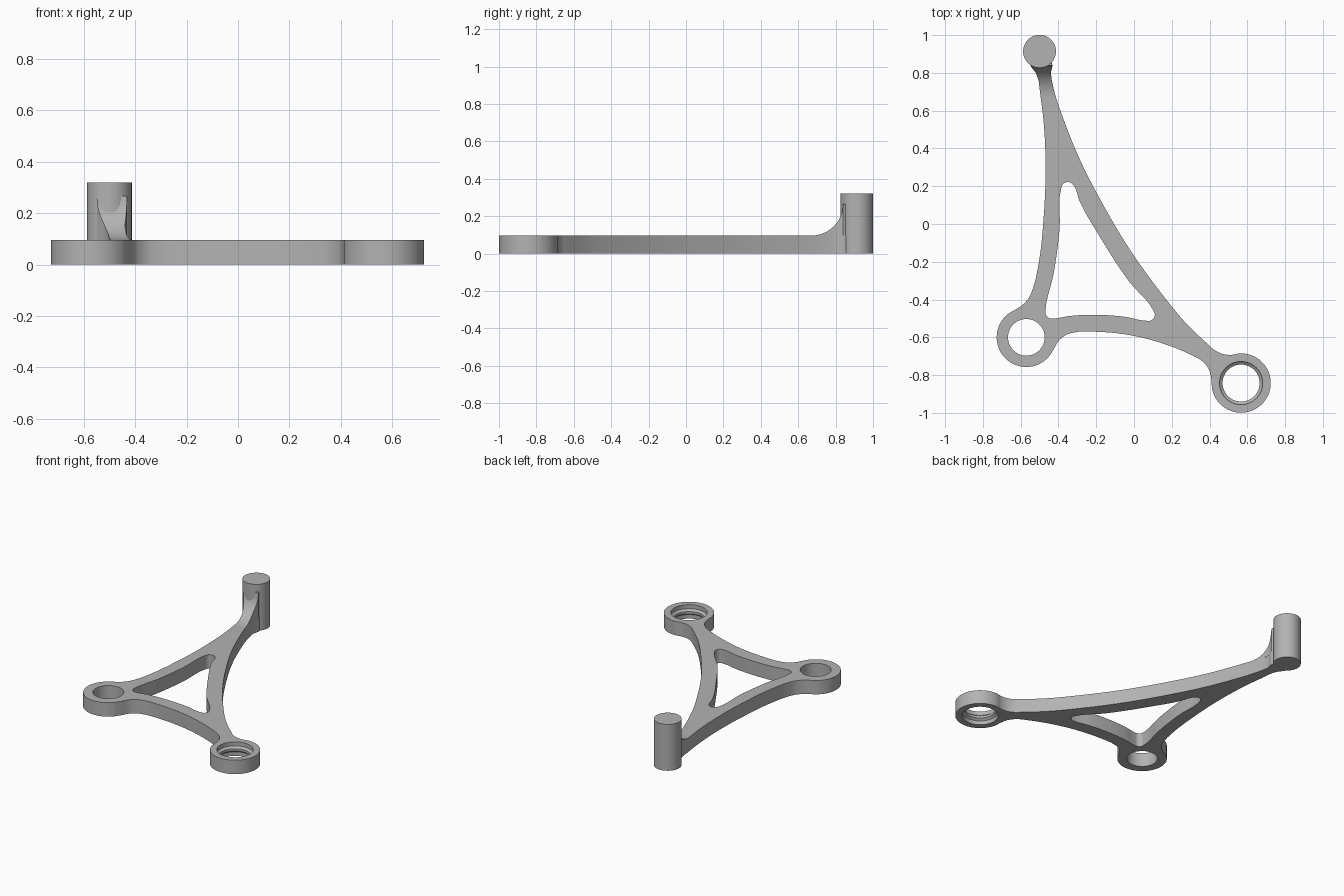
import bpy, bmesh, math
from mathutils import Vector
from mathutils.geometry import interpolate_bezier

if "Cube" in bpy.data.objects:
    bpy.data.objects.remove(bpy.data.objects["Cube"])

THICK = 0.096
POST = (-0.5, 0.914)
LEFT_EYE, RIGHT_EYE = (-0.57, -0.6), (0.567, -0.842)

grey = bpy.data.materials.new("plain grey")
grey.use_nodes = True
grey.diffuse_color = (0.45, 0.45, 0.45, 1)
grey.node_tree.nodes["Principled BSDF"].inputs["Base Color"].default_value = grey.diffuse_color


def arc(centre, r, a0, a1, n):
    angles = [math.radians(a0 + (a1 - a0) * i / n) for i in range(n + 1)]
    return [(centre[0] + r * math.cos(a), centre[1] + r * math.sin(a)) for a in angles]


def smooth_loop(points, steps=5):
    """Closed smooth curve through the points."""
    pts = [Vector(p) for p in points]
    n = len(pts)
    tangents = []
    for i, p in enumerate(pts):
        a, b = p - pts[i - 1], pts[(i + 1) % n] - p
        tangents.append((a / a.length_squared + b / b.length_squared).normalized())
    out = []
    for i, p in enumerate(pts):
        q = pts[(i + 1) % n]
        h = (q - p).length / 3
        out += interpolate_bezier(p, p + tangents[i] * h, q - tangents[(i + 1) % n] * h, q, steps + 1)[:-1]
    return out


def finish(name, bm):
    bmesh.ops.remove_doubles(bm, verts=bm.verts, dist=0.0001)
    bmesh.ops.recalc_face_normals(bm, faces=bm.faces)
    mesh = bpy.data.meshes.new(name)
    bm.to_mesh(mesh)
    bm.free()
    mesh.materials.clear()
    mesh.materials.append(grey)
    obj = bpy.data.objects.new(name, mesh)
    bpy.context.collection.objects.link(obj)
    bpy.ops.object.select_all(action='DESELECT')
    obj.select_set(True)
    bpy.context.view_layer.objects.active = obj
    bpy.ops.object.shade_smooth_by_angle(angle=math.radians(30))
    return obj


def plate(name, loops, height):
    """Flat plate whose inner loops become openings."""
    curve = bpy.data.curves.new(name, 'CURVE')
    curve.dimensions, curve.fill_mode, curve.extrude = '2D', 'BOTH', height / 2
    for loop in loops:
        spline = curve.splines.new('POLY')
        spline.points.add(len(loop) - 1)
        for point, p in zip(spline.points, loop):
            point.co = (p[0], p[1], 0, 1)
        spline.use_cyclic_u = True
    temp = bpy.data.objects.new(name, curve)
    bpy.context.collection.objects.link(temp)
    bpy.context.view_layer.update()
    bm = bmesh.new()
    bm.from_mesh(temp.to_mesh())
    bmesh.ops.translate(bm, verts=bm.verts, vec=(0, 0, height / 2))
    temp.to_mesh_clear()
    bpy.data.objects.remove(temp)
    return finish(name, bm)


# Neck between frame and post: y, left x, right x
neck = [(0.67, -0.494, -0.413), (0.71, -0.499, -0.424), (0.76, -0.505, -0.435),
        (0.80, -0.52, -0.44), (0.84, -0.548, -0.432)]

# Frame outline: eyes joined by bowed arms, narrowing to the neck
outline = arc(LEFT_EYE, 0.157, 113, 333, 16)
outline += [(-0.394, -0.613), (-0.355, -0.585), (-0.31, -0.573), (-0.19, -0.571),
            (-0.024, -0.588), (0.16, -0.635), (0.30, -0.692), (0.36, -0.725), (0.395, -0.767)]
outline += arc(RIGHT_EYE, 0.157, 176, 468, 18)
outline += [(0.47, -0.688), (0.43, -0.67), (0.39, -0.635), (0.294, -0.545), (0.135, -0.354),
            (-0.024, -0.132), (-0.18, 0.132), (-0.288, 0.344), (-0.375, 0.56)]
outline += [(r, y) for y, l, r in neck] + [POST] + [(l, y) for y, l, r in reversed(neck)]
outline += [(-0.48, 0.556), (-0.468, 0.317), (-0.479, 0.026), (-0.505, -0.21),
            (-0.535, -0.34), (-0.555, -0.388), (-0.585, -0.424)]

# Rounded triangular opening
opening = arc((-0.35, 0.187), 0.035, 30, 175, 6) + [(-0.394, -0.026), (-0.426, -0.265)]
opening += arc((-0.435, -0.467), 0.034, 170, 280, 6) + [(-0.34, -0.487), (-0.19, -0.481), (-0.05, -0.491)]
opening += arc((0.077, -0.48), 0.033, 260, 395, 6) + [(-0.024, -0.307), (-0.18, -0.069), (-0.29, 0.126)]

plate("frame", [smooth_loop(outline), smooth_loop(opening),
                arc(LEFT_EYE, 0.097, 0, 360, 64)[:-1],
                arc(RIGHT_EYE, 0.114, 0, 360, 64)[:-1]], THICK)

# Bevelled retaining ridge inside the right eye
bm = bmesh.new()
section = [(0.116, 0.026), (0.098, 0.04), (0.098, 0.056), (0.116, 0.07)]
rings = [[bm.verts.new((x, y, z)) for x, y in arc(RIGHT_EYE, r, 0, 360, 64)[:-1]] for r, z in section]
for k in range(4):
    a, b = rings[k], rings[(k + 1) % 4]
    for i in range(64):
        j = (i + 1) % 64
        bm.faces.new((a[i], a[j], b[j], b[i]))
finish("retaining_ridge", bm)

# Upright post
plate("post", [arc(POST, 0.087, 0, 360, 64)[:-1]], 0.32)

# Curved gusset sweeping from the frame up into the post
bm = bmesh.new()
R, STEPS = 0.17, 14
rows = []
for i in range(STEPS + 1):
    a = math.pi / 2 * i / STEPS
    y = neck[0][0] + R * math.sin(a)
    z = THICK + R * (1 - math.cos(a))
    k = max(j for j in range(4) if neck[j][0] <= y + 1e-6)
    (y0, l0, r0), (y1, l1, r1) = neck[k], neck[k + 1]
    t = (y - y0) / (y1 - y0)
    l, r = l0 + (l1 - l0) * t, r0 + (r1 - r0) * t
    rows.append([bm.verts.new(p) for p in ((l, y, THICK - 0.01), (r, y, THICK - 0.01), (r, y, z), (l, y, z))])
# Root of the gusset inside the post
rows.append([bm.verts.new((v.co.x * 0.5 + POST[0] * 0.5, POST[1], v.co.z)) for v in rows[-1]])
for a, b in zip(rows, rows[1:]):
    for i in range(4):
        j = (i + 1) % 4
        bm.faces.new((a[i], a[j], b[j], b[i]))
bm.faces.new(rows[0])
bm.faces.new(rows[-1])
finish("gusset", bm)
